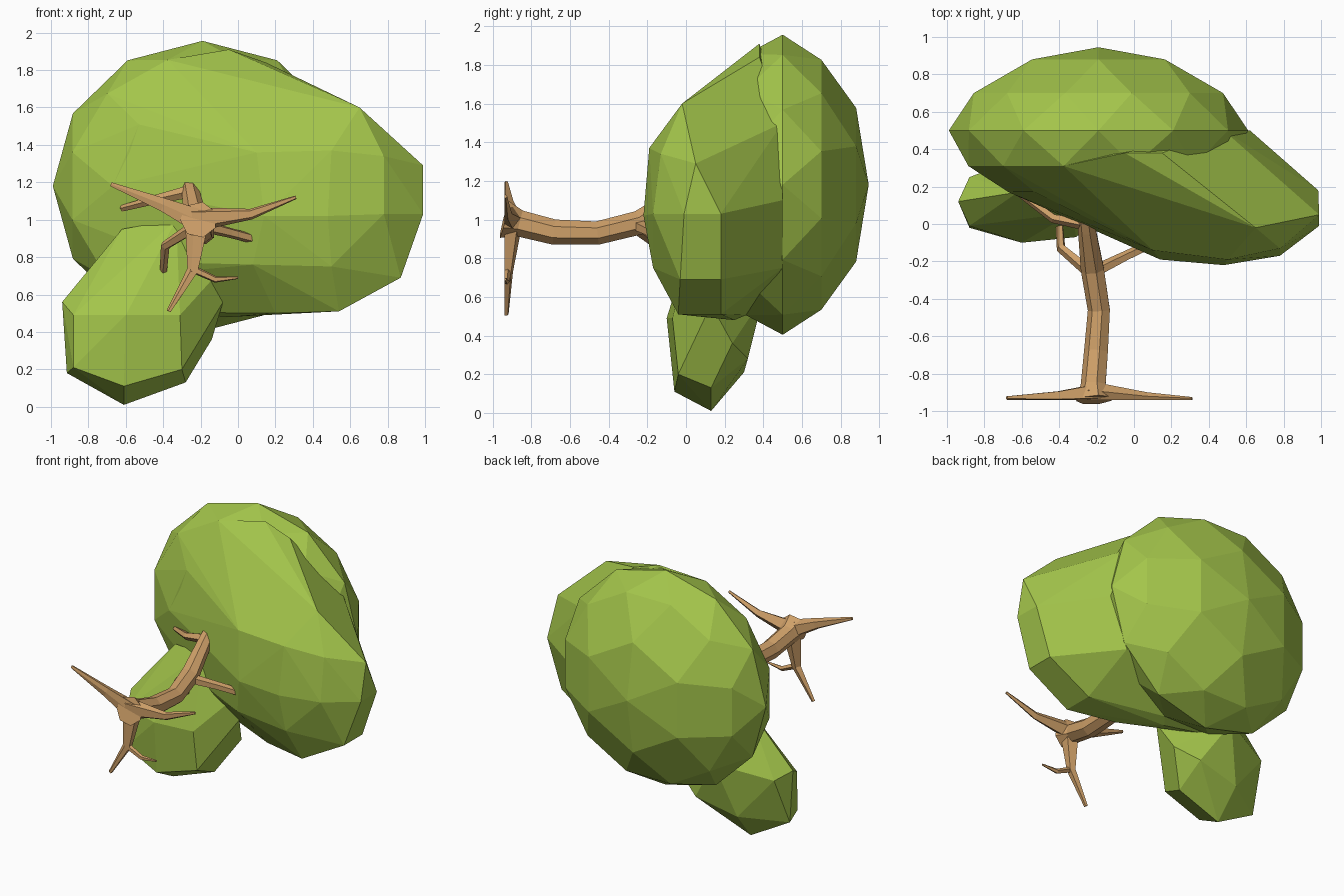
import bpy, bmesh
from math import sin, cos, pi, radians
from mathutils import Vector


def material(name, col):
    m = bpy.data.materials.new(name)
    m.diffuse_color = (*col, 1)
    return m


LEAF = material("leaf_green", (0.37, 0.56, 0.07))
BARK = material("bark_brown", (0.62, 0.35, 0.14))


def finish(name, bm, mat):
    bmesh.ops.recalc_face_normals(bm, faces=bm.faces[:])
    me = bpy.data.meshes.new(name)
    bm.to_mesh(me)
    bm.free()
    me.materials.append(mat)
    ob = bpy.data.objects.new(name, me)
    bpy.context.collection.objects.link(ob)
    return ob


def hull(name, pts):
    """Faceted foliage clump wrapped around a few points."""
    bm = bmesh.new()
    for p in pts:
        bm.verts.new(p)
    bmesh.ops.convex_hull(bm, input=bm.verts[:])
    loose = [v for v in bm.verts if not v.link_faces]
    bmesh.ops.delete(bm, geom=loose, context='VERTS')
    bmesh.ops.dissolve_limit(bm, angle_limit=radians(3), verts=bm.verts[:], edges=bm.edges[:])
    return finish(name, bm, LEAF)


def limb(name, path, sides=5, floor=None):
    """Tapered faceted tube through (x, y, z, radius) stations."""
    bm = bmesh.new()
    pts = [Vector(p[:3]) for p in path]
    rings = []
    for i, p in enumerate(pts):
        t = (pts[min(i + 1, len(pts) - 1)] - pts[max(i - 1, 0)]).normalized()
        ref = Vector((0, 0, 1)) if abs(t.z) < 0.8 else Vector((0, 1, 0))
        u = t.cross(ref).normalized()
        w = u.cross(t)
        ring = []
        for k in range(sides):
            a = 2 * pi * (k + 0.5) / sides
            q = p + path[i][3] * (cos(a) * u + sin(a) * w)
            if floor is not None:
                q.y = max(q.y, floor)
            ring.append(bm.verts.new(q))
        rings.append(ring)
    for a, b in zip(rings, rings[1:]):
        for k in range(sides):
            j = (k + 1) % sides
            bm.faces.new((a[k], a[j], b[j], b[k]))
    bm.faces.new(rings[0])
    bm.faces.new(rings[-1])
    return finish(name, bm, BARK)


# Main canopy: flattened ball with its axis along y
main = [(-0.19, 0.945, 1.18)]
for y, r, n, off in ((0.88, 0.41, 6, 0.5), (0.70, 0.69, 12, 0.5), (0.50, 0.80, 12, 0),
                     (0.31, 0.72, 12, 0.5), (0.17, 0.48, 8, 0)):
    for k in range(n):
        a = 2 * pi * (k + off) / n
        main.append((-0.19 + r * cos(a), y, 1.18 + 0.97 * r * sin(a)))
hull("main_canopy", main)

# Right lobe, blended into the front of the main canopy
lobe = [
    (0.65, -0.02, 1.60), (0.99, 0.05, 1.29), (0.99, -0.01, 1.03), (0.985, 0.18, 1.03),
    (0.87, -0.03, 0.69), (0.87, 0.18, 0.69), (0.54, -0.04, 0.51), (0.54, 0.18, 0.51),
    (0.20, 0.05, 0.50), (0.48, -0.22, 1.02), (0.50, -0.19, 1.37), (0.50, -0.17, 0.75),
    (0.78, -0.17, 1.03), (0.78, -0.13, 1.34), (0.14, -0.19, 1.02), (0.10, -0.14, 1.36),
    (0.08, -0.12, 0.76), (0.62, 0.50, 1.10), (0.48, 0.50, 1.50), (0.48, 0.50, 0.75),
    (0.26, 0.15, 1.71), (0.15, 0.38, 1.84), (-0.05, 0.38, 1.91), (-0.07, 0.12, 1.62),
    (-0.30, 0.06, 0.77), (-0.05, 0.25, 0.48)]
lobe += [p for p in main if p[1] < 0.4 and p[0] < 0]
hull("right_canopy_lobe", lobe)

# Small lower clump
hull("lower_canopy_clump", [
    (-0.61, 0.13, 0.01), (-0.61, -0.06, 0.11), (-0.88, -0.02, 0.21), (-0.88, -0.01, 0.49),
    (-0.60, -0.10, 0.49), (-0.31, -0.07, 0.49), (-0.30, -0.04, 0.20), (-0.94, 0.12, 0.56),
    (-0.915, 0.12, 0.18), (-0.28, 0.13, 0.13), (-0.08, 0.13, 0.56), (-0.14, 0.24, 0.36),
    (-0.88, 0.25, 0.52), (-0.62, 0.30, 0.21), (-0.30, 0.32, 0.28), (-0.50, 0.40, 0.60),
    (-0.62, 0.17, 0.95), (-0.33, 0.06, 1.00), (-0.12, 0.08, 0.70)])

# Trunk
limb("trunk", [(-0.21, -0.94, 1.00, 0.10), (-0.215, -0.86, 0.98, 0.07), (-0.20, -0.68, 0.935, 0.067),
               (-0.185, -0.46, 0.93, 0.062), (-0.22, -0.24, 0.985, 0.065),
               (-0.25, -0.03, 1.13, 0.05), (-0.265, 0.10, 1.21, 0.045)], 7)

# Roots spreading over the y = -0.94 plane
roots = [
    [(-0.18, -0.91, 0.98, 0.07), (-0.40, -0.925, 1.08, 0.038), (-0.68, -0.93, 1.19, 0.011)],
    [(-0.24, -0.91, 1.00, 0.07), (0.07, -0.93, 1.03, 0.030), (0.31, -0.935, 1.12, 0.010)],
    [(-0.21, -0.91, 1.02, 0.075), (-0.24, -0.925, 0.73, 0.032), (-0.37, -0.93, 0.51, 0.013)],
    [(-0.25, -0.925, 0.74, 0.022), (-0.12, -0.93, 0.68, 0.018), (0.0, -0.935, 0.69, 0.007)]]
for i, r in enumerate(roots):
    limb(f"root_{i + 1}", r, 5, floor=-0.94)

# Branches
branches = [
    [(-0.22, -0.27, 0.97, 0.035), (-0.39, -0.13, 0.86, 0.026), (-0.40, 0.02, 0.70, 0.02)],
    [(-0.20, -0.25, 0.97, 0.035), (-0.04, -0.17, 0.93, 0.028), (0.11, -0.10, 0.89, 0.026)],
    [(-0.26, 0.00, 1.15, 0.035), (-0.43, 0.03, 1.11, 0.026), (-0.62, 0.17, 1.06, 0.018)]]
for i, b in enumerate(branches):
    limb(f"branch_{i + 1}", b, 5)
